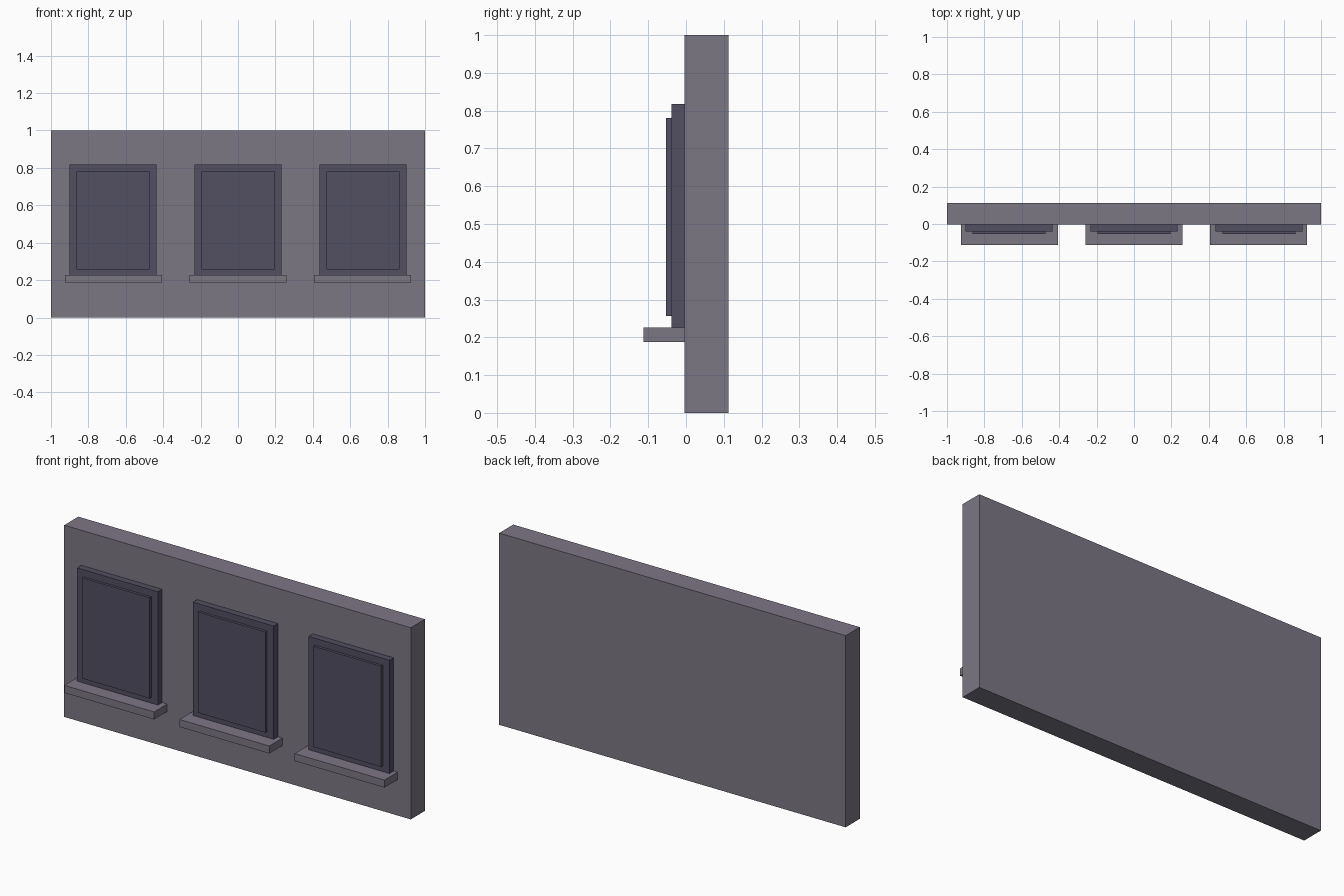
import bpy

if "Cube" in bpy.data.objects:
    bpy.data.objects.remove(bpy.data.objects["Cube"])


def material(name, color):
    m = bpy.data.materials.new(name)
    m.diffuse_color = (*color, 1.0)
    m.use_nodes = True
    m.node_tree.nodes["Principled BSDF"].inputs["Base Color"].default_value = m.diffuse_color
    return m


stone = material("grey_stone", (0.202, 0.184, 0.231))
dark = material("dark_slate", (0.084, 0.078, 0.119))


def box(name, x, y, z, mat):
    """Box spanning the given (min, max) ranges."""
    bpy.ops.mesh.primitive_cube_add(
        size=1, location=[(a + b) / 2 for a, b in (x, y, z)])
    ob = bpy.context.object
    ob.name = name
    ob.scale = [b - a for a, b in (x, y, z)]
    bpy.ops.object.transform_apply(location=False, rotation=False, scale=True)
    ob.data.materials.append(mat)
    return ob


WALL_FRONT = -0.004

# Wall slab
box("wall", (-1, 1), (WALL_FRONT, 0.112), (0, 1), stone)

# Three windows: frame, raised pane and projecting sill
for side, cx in (("left", -0.668), ("middle", 0.0), ("right", 0.668)):
    box(f"{side}_window_frame", (cx - 0.233, cx + 0.233),
        (-0.039, WALL_FRONT), (0.226, 0.817), dark)
    box(f"{side}_window_pane", (cx - 0.195, cx + 0.195),
        (-0.053, -0.039), (0.256, 0.781), dark)
    sx = cx * 0.995
    box(f"{side}_window_sill", (sx - 0.259, sx + 0.259),
        (-0.112, WALL_FRONT), (0.187, 0.226), stone)
